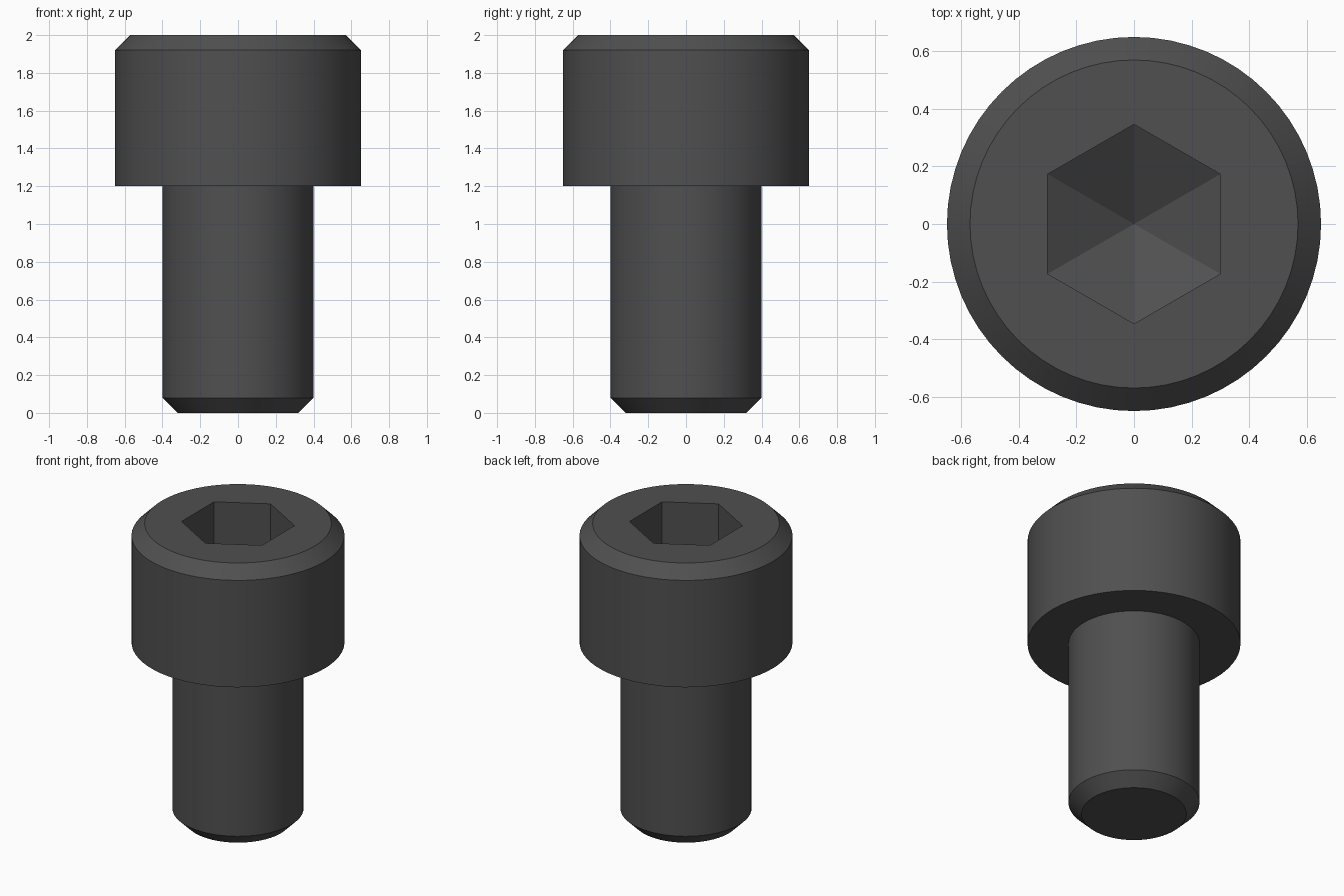
import bpy, bmesh, math

cube = bpy.data.objects.get("Cube")
if cube:
    bpy.data.objects.remove(cube, do_unlink=True)

SIDES = 64
SHANK_R, HEAD_R, CHAMFER = 0.4, 0.65, 0.08
HEAD_BASE, TOP = 1.2, 2.0
SOCKET_R = 0.3 / math.cos(math.pi / 6)   # hexagon, 0.6 across flats
SOCKET_FLOOR, SOCKET_TIP = 1.6, 1.4

# Blackened steel
steel = bpy.data.materials.new("black_steel")
steel.use_nodes = True
color = (0.08, 0.08, 0.08, 1)
steel.diffuse_color = color
steel.node_tree.nodes["Principled BSDF"].inputs["Base Color"].default_value = color


def ring(bm, radius, z, sides):
    """Closed ring of vertices, with a corner on the y axis."""
    angles = [math.pi / 2 + math.tau * i / sides for i in range(sides)]
    return [bm.verts.new((radius * math.cos(a), radius * math.sin(a), z)) for a in angles]


def loft(bm, profile, sides):
    """Join rings given as (radius, z); return the first and last ring."""
    rings = [ring(bm, r, z, sides) for r, z in profile]
    for low, high in zip(rings, rings[1:]):
        for i in range(sides):
            j = (i + 1) % sides
            bm.faces.new((low[i], low[j], high[j], high[i]))
    return rings[0], rings[-1]


def loop_edges(bm, verts):
    return [bm.edges.get((a, b)) for a, b in zip(verts, verts[1:] + verts[:1])]


def finish(bm, name):
    mesh = bpy.data.meshes.new(name)
    bm.to_mesh(mesh)
    bm.free()
    mesh.materials.append(steel)
    obj = bpy.data.objects.new(name, mesh)
    bpy.context.collection.objects.link(obj)
    bpy.ops.object.select_all(action='DESELECT')
    obj.select_set(True)
    bpy.context.view_layer.objects.active = obj
    bpy.ops.object.shade_smooth_by_angle(angle=math.radians(20))
    return obj


# Shank with a chamfered tip
bm = bmesh.new()
tip, _ = loft(bm, [(SHANK_R - CHAMFER, 0), (SHANK_R, CHAMFER), (SHANK_R, HEAD_BASE)], SIDES)
bm.faces.new(tip[::-1])
finish(bm, "shank")

# Head: underside, wall and chamfered rim
bm = bmesh.new()
_, rim = loft(bm, [(SHANK_R, HEAD_BASE), (HEAD_R, HEAD_BASE),
                   (HEAD_R, TOP - CHAMFER), (HEAD_R - CHAMFER, TOP)], SIDES)

# Hexagonal socket with a pointed floor
mouth, floor = loft(bm, [(SOCKET_R, TOP), (SOCKET_R, SOCKET_FLOOR)], 6)
point = bm.verts.new((0, 0, SOCKET_TIP))
for a, b in zip(floor, floor[1:] + floor[:1]):
    bm.faces.new((a, b, point))

# Flat top between rim and socket
bmesh.ops.triangle_fill(bm, use_beauty=True, normal=(0, 0, 1),
                        edges=loop_edges(bm, rim) + loop_edges(bm, mouth))
bm.normal_update()
for face in bm.faces:
    if face.normal.z < -0.99 and face.calc_center_median().z > TOP - 0.01:
        face.normal_flip()
finish(bm, "socket_head")
